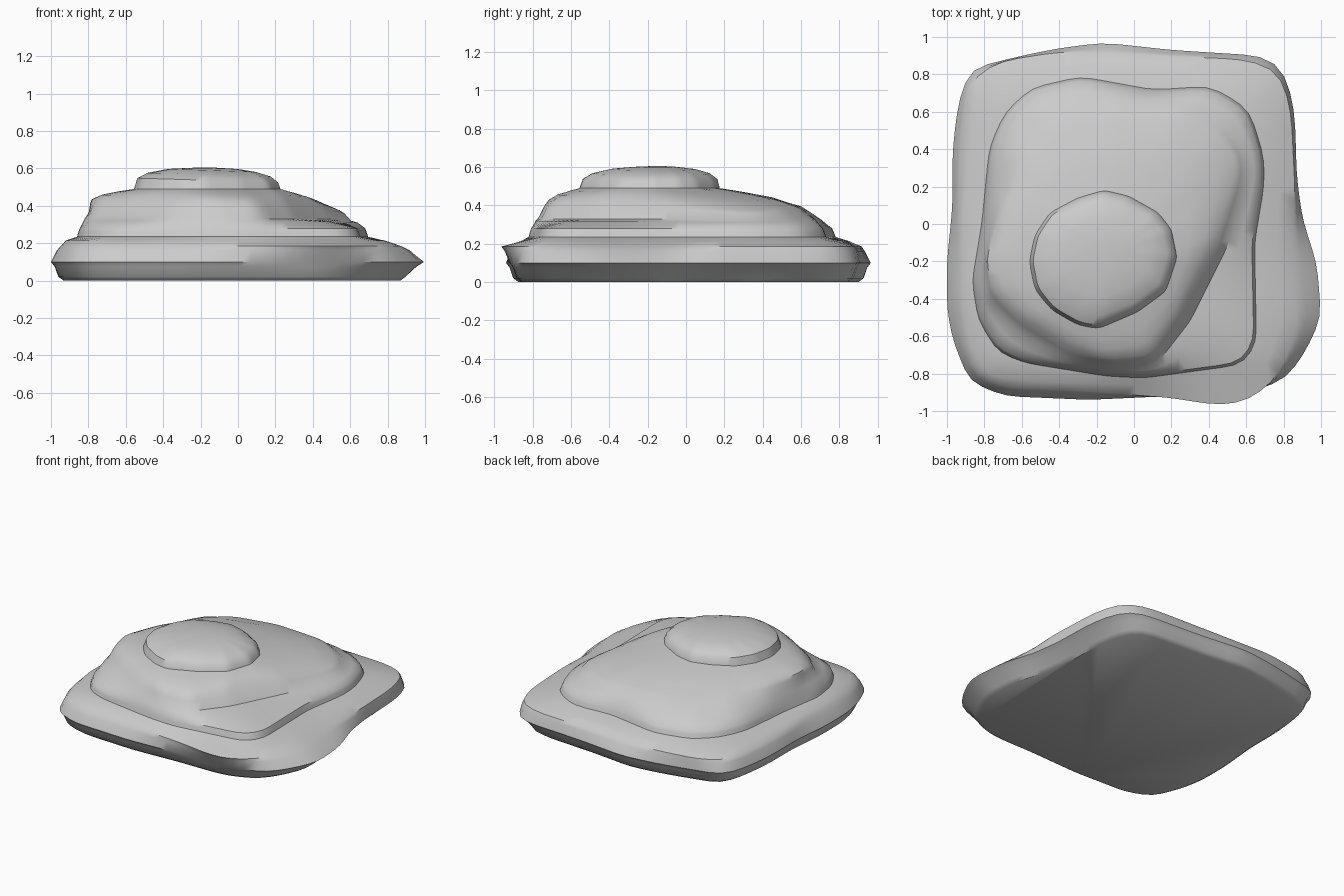
import bpy, bmesh, math
from mathutils import Vector

if "Cube" in bpy.data.objects:
    bpy.data.objects.remove(bpy.data.objects["Cube"])

CX, CY, N = -0.1, -0.14, 96

# Outlines of each rock stratum, counter-clockwise from the left side (x, y[, z])
BELLY = [(-1, -.2), (-1, -.45), (-.97, -.62), (-.88, -.84), (-.7, -.92), (-.24, -.94), (.2, -.92),
         (.45, -.92), (.6, -.91), (.81, -.83), (.92, -.68), (1, -.5), (.98, -.22), (.9, .03),
         (.87, .25), (.86, .6), (.8, .84), (.68, .9), (.2, .93), (-.16, .97), (-.4, .94),
         (-.6, .9), (-.88, .83), (-.94, .65), (-.97, .4), (-.97, .1)]
SHELF = [(-.95, -.4), (-.92, -.62), (-.85, -.8), (-.7, -.87), (-.3, -.89), (.2, -.93), (.45, -.97),
         (.6, -.95), (.76, -.83), (.86, -.6), (.88, -.5), (.84, -.2), (.86, .2), (.84, .6),
         (.78, .82), (.6, .88), (.1, .9), (-.4, .92), (-.72, .87), (-.88, .77), (-.92, .5), (-.94, .1)]
FOOT = [(-.92, .0), (-.92, -.45), (-.86, -.68), (-.77, -.82), (-.4, -.85), (.05, -.86), (.5, -.85), (.72, -.75),
        (.79, -.5), (.76, -.1), (.78, .2), (.76, .6), (.68, .76), (.2, .83), (-.3, .85), (-.7, .8),
        (-.82, .68), (-.87, .4)]
MID = [(-.8, 0), (-.85, -.3), (-.82, -.5), (-.72, -.67), (-.58, -.73), (-.15, -.8), (.05, -.81),
       (.57, -.74), (.64, -.62), (.63, -.1), (.68, .2), (.68, .35), (.6, .6), (.4, .72), (.1, .7),
       (-.28, .77), (-.54, .71), (-.68, .58), (-.76, .4)]
STEP = [(-.8, -.18, .37), (-.79, -.4, .35), (-.63, -.57, .34), (-.35, -.73, .34), (-.1, -.77, .34),
        (.12, -.75, .33), (.3, -.52, .33), (.5, -.12, .33), (.61, .25, .32), (.6, .38, .32),
        (.5, .54, .33), (.3, .63, .35), (-.1, .66, .36), (-.45, .6, .36), (-.65, .4, .36), (-.74, .1, .37)]
UPPER = [(-.79, -.18, .435), (-.76, -.35, .43), (-.6, -.5, .43), (-.33, -.66, .43), (-.15, -.72, .43),
         (.08, -.7, .42), (.24, -.48, .43), (.42, -.1, .42), (.55, .28, .375), (.54, .36, .375),
         (.44, .47, .39), (.25, .56, .4), (-.1, .55, .41), (-.4, .48, .41), (-.56, .33, .42), (-.7, .08, .43)]
KNOB = [(-.56, -.2), (-.53, -.35), (-.44, -.46), (-.3, -.54), (-.19, -.56), (.02, -.47), (.17, -.36),
        (.23, -.18), (.2, -.03), (.13, .06), (-.03, .15), (-.16, .18), (-.3, .14), (-.45, .06), (-.53, -.06)]


def ring(pts, z=0.0, scale=1.0):
    """Resample an outline at N even angles about the common centre."""
    p = [Vector((a[0] - CX, a[1] - CY, a[2] if len(a) > 2 else z)) for a in pts]
    out = []
    for i in range(N):
        t = 2 * math.pi * i / N + 0.013
        d = Vector((math.cos(t), math.sin(t)))
        best = None
        for a, b in zip(p, p[1:] + p[:1]):
            ca, cb = d.x * a.y - d.y * a.x, d.x * b.y - d.y * b.x
            if ca <= 0 < cb:
                q = a.lerp(b, ca / (ca - cb))
                if q.x * d.x + q.y * d.y > 0:
                    best = q
        out.append(Vector((CX + best.x * scale, CY + best.y * scale, best.z)))
    # soften the corners
    return [(out[i - 1] + out[i] * 2 + out[(i + 1) % N]) / 4 for i in range(N)]


def blend(a, b, f, lift=0.0):
    return [p.lerp(q, f) + Vector((0, 0, lift)) for p, q in zip(a, b)]


def tilt(r, k):
    return [v + Vector((0, 0, k * (v.x - CX))) for v in r]


shelf, mid = ring(SHELF, .185), ring(MID, .28)
step, upper, knob = ring(STEP), ring(UPPER), ring(KNOB, .49)
foot_pts = [(x * .93 - .03, y * .96) for x, y in BELLY]
rings = [
    ring([(x * .97, y * .97) for x, y in foot_pts], 0), ring(foot_pts, .02),
    ring([(x * .97 - .01, y * .98) for x, y in BELLY], .075), ring(BELLY, .1),
    blend(ring(BELLY, .1), shelf, .6, .01), shelf,
    ring(FOOT, .215), ring(MID, .235, 1.02), ring(MID, .26, 1.01), mid,
    blend(mid, step, .5, .01), step, blend(step, upper, .5, .01), upper,
    blend(upper, knob, .25, .012), blend(upper, knob, .65, .008), knob,
    tilt(ring(KNOB, .535, .96), -.03), tilt(ring(KNOB, .565, .84), -.03),
    tilt(ring(KNOB, .588, .6), -.035), tilt(ring(KNOB, .6, .3), -.03),
]

# Loft the strata into one closed rock
bm = bmesh.new()
loops = [[bm.verts.new(v) for v in r] for r in rings]
for a, b in zip(loops, loops[1:]):
    for i in range(N):
        j = (i + 1) % N
        bm.faces.new((a[i], a[j], b[j], b[i]))
bm.faces.new(loops[0][::-1])
top = bm.verts.new((CX - .05, CY, .606))
for i in range(N):
    bm.faces.new((loops[-1][i], loops[-1][(i + 1) % N], top))
bmesh.ops.recalc_face_normals(bm, faces=bm.faces)
mesh = bpy.data.meshes.new("layered_rock")
bm.to_mesh(mesh)
bm.free()
rock = bpy.data.objects.new("layered_rock", mesh)
bpy.context.collection.objects.link(rock)
bpy.context.view_layer.objects.active = rock
rock.select_set(True)
bpy.ops.object.shade_smooth_by_angle(angle=math.radians(40))
